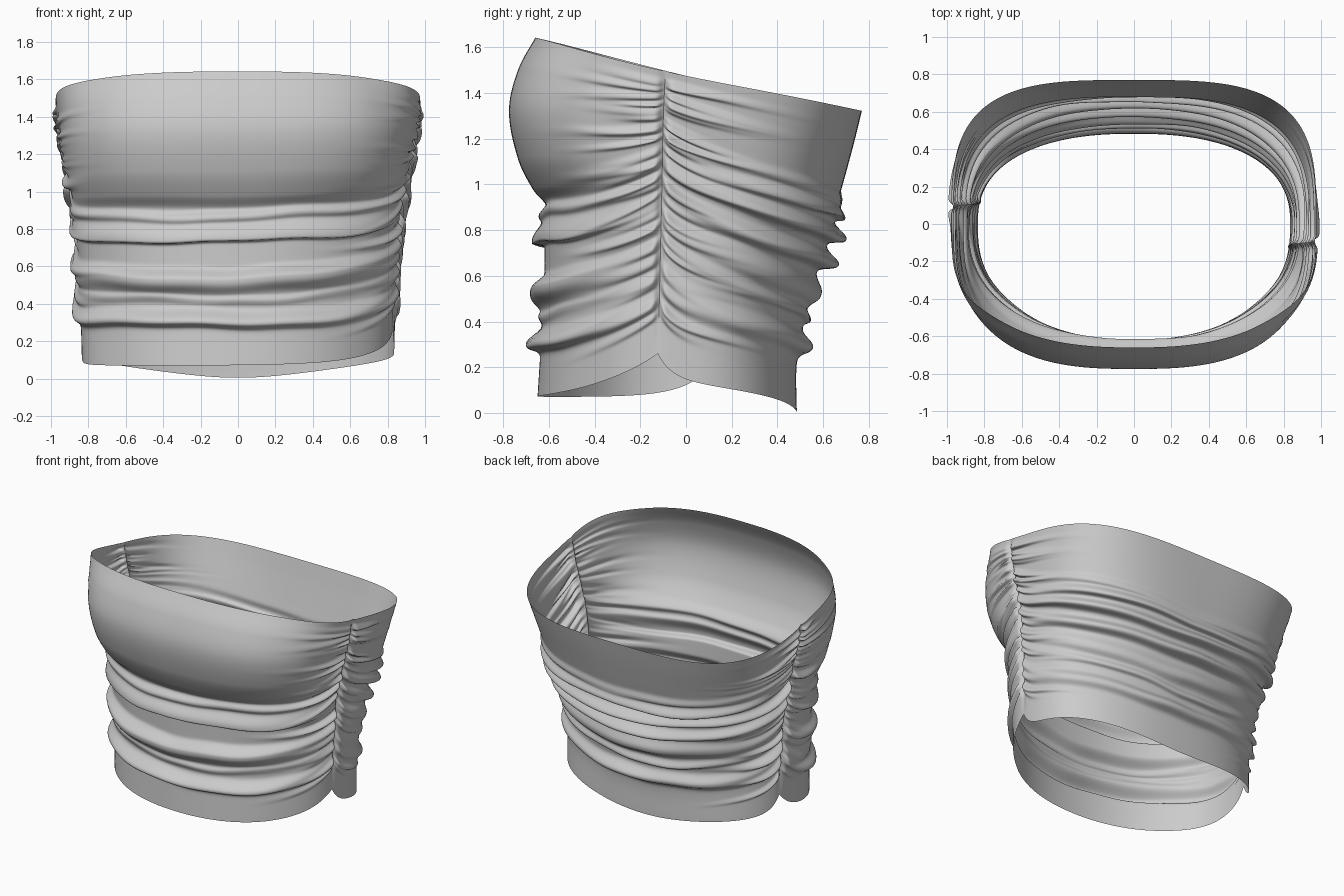
import bpy, math, random
from math import sin, cos, pi, exp

if "Cube" in bpy.data.objects:
    bpy.data.objects.remove(bpy.data.objects["Cube"])

random.seed(4)
COLS, ROWS = 190, 210
SEAM = math.radians(-8.5)        # right seam direction; the left one is opposite

# Smooth body: height fraction, half width, front depth, back depth, front and back squareness
SECTIONS = [
    (0.00, .835, .650, .485, 2.1, 2.4), (0.15, .842, .635, .485, 2.1, 2.35),
    (0.30, .852, .622, .522, 2.15, 2.35), (0.45, .868, .618, .572, 2.25, 2.45),
    (0.53, .882, .612, .615, 2.35, 2.5), (0.57, .892, .668, .635, 2.5, 2.7),
    (0.65, .912, .735, .655, 2.7, 2.9), (0.78, .942, .775, .700, 2.75, 3.0),
    (0.90, .960, .735, .740, 2.65, 3.2), (1.00, .975, .660, .770, 2.5, 3.4)]

# Long folds: centre height at mid panel, size, extent above, extent below
FRONT_FOLDS = [(.875, .035, .022, .030), (.75, .060, .075, .020),
               (.555, .075, .030, .080), (.43, .016, .015, .03),
               (.32, .075, .035, .040)]
BACK_FOLDS = [(.92, .018, .03, .02), (.85, .050, .035, .022), (.765, .065, .030, .030),
              (.65, .075, .030, .038), (.51, .045, .050, .050),
              (.40, .030, .025, .020), (.29, .060, .032, .045)]


def section(s):
    """Smooth blend of the section table."""
    i = 0
    while i < len(SECTIONS) - 2 and s > SECTIONS[i + 1][0]:
        i += 1
    p1, p2 = SECTIONS[i], SECTIONS[i + 1]
    p0, p3 = SECTIONS[max(i - 1, 0)], SECTIONS[min(i + 2, len(SECTIONS) - 1)]
    h = p2[0] - p1[0]
    t = (s - p1[0]) / h
    out = []
    for k in range(1, 6):
        m1 = (p2[k] - p0[k]) / (p2[0] - p0[0]) * h
        m2 = (p3[k] - p1[k]) / (p3[0] - p1[0]) * h
        out.append((2*t**3 - 3*t*t + 1) * p1[k] + (t**3 - 2*t*t + t) * m1
                   + (3*t*t - 2*t**3) * p2[k] + (t**3 - t*t) * m2)
    return out


def bump(x, up, down):
    w = abs(x) / (up if x > 0 else down)
    return exp(-w ** 2.5) if w < 2.5 else 0.0


def hem_height(phi, q, front):
    dl, dr = (q * pi, (1 - q) * pi) if front else ((1 - q) * pi, q * pi)
    if front:
        return .07 + .189 * exp(-dr / .32) + .151 * exp(-dl / .14)
    return .005 + .13 * (1 - sin(phi)) + .105 * (exp(-dr / .07) + exp(-dl / .07))


def panel(name, front):
    start = SEAM + (pi if front else 0)
    low, span = (.07, 1.58) if front else (.01, 1.32)
    # Long folds wander a little around the body
    folds = [((z - low) / span, a, u / span, d / span,
              random.uniform(0, 6), random.uniform(0, 6))
             for z, a, u, d in (FRONT_FOLDS if front else BACK_FOLDS)]
    # Short gathers fanning out of both seams
    gathers = [[(.10 + .87 * (k + random.uniform(.1, .9)) / 24,
                 random.uniform(.012, .030), random.uniform(.008, .015),
                 random.uniform(.12, .40), random.uniform(-.06, .06))
                for k in range(24)] for side in range(2)]
    secs = [section(j / ROWS) for j in range(ROWS + 1)]
    verts, faces = [], []
    for i in range(COLS + 1):
        q = .5 - .5 * cos(pi * i / COLS)         # denser toward the seams
        q = .5 * q + .5 * i / COLS
        base_phi = start + q * pi
        d = min(q, 1 - q) * pi
        gather = gathers[0 if q < .5 else 1]
        hem = hem_height(base_phi, q, front)
        lift = .14 * exp(-d / .5)
        here = [(s0 + .006 * sin(3 * q * pi + p1) + .002 * sin(9 * q * pi + p2),
                 a * (1 - .8 * exp(-(d / .55) ** 1.5)) * (.92 + .1 * sin(5 * q * pi + p2)),
                 u, w) for s0, a, u, w, p1, p2 in folds]
        small = [(s0 + sl * d, a * exp(-(d / ln) ** 2), w)
                 for s0, a, w, ln, sl in gather if d < 2.2 * ln]
        pinch = exp(-(d / .020) ** 2)            # both panels meet at the seam
        for j in range(ROWS + 1):
            s = j / ROWS
            phi = base_phi + .055 * s            # seams lean with height
            c, sn = cos(phi), sin(phi)
            a, bf, bb, nf, nb = secs[j]
            b, n = bb, nb
            if sn < 0:
                t = min(1, -sn * 1.6)
                b, n = bf, nb + (nf - nb) * t * t * (3 - 2 * t)
            r = (abs(c / a) ** n + abs(sn / b) ** n) ** (-1 / n)
            off = 0.0
            for s0, amp, u, w in here:
                off += amp * bump(s - s0, u, w)
            for s0, amp, w in small:
                off += amp * bump(s - s0, w * 1.4, w)
            off *= min(1, s / .07) * min(1, (1 - s) / .03)
            off = off * (1 - pinch) - .008 * pinch * min(1, s / .1)
            r += off
            x, y = r * c, r * sn
            top = 1.495 - .224 * y - .02 * exp(-(d / .5) ** 2)
            z = hem + s * (top - hem) + lift * sin(pi * s) ** 1.2 - .35 * off
            verts.append((x, y, z))
    R = ROWS + 1
    for i in range(COLS):
        for j in range(ROWS):
            k = i * R + j
            faces.append((k, k + R, k + R + 1, k + 1))
    me = bpy.data.meshes.new(name)
    me.from_pydata(verts, [], faces)
    me.polygons.foreach_set("use_smooth", [True] * len(faces))
    me.update()
    ob = bpy.data.objects.new(name, me)
    bpy.context.collection.objects.link(ob)
    return ob


panel("front_panel", True)
panel("back_panel", False)
